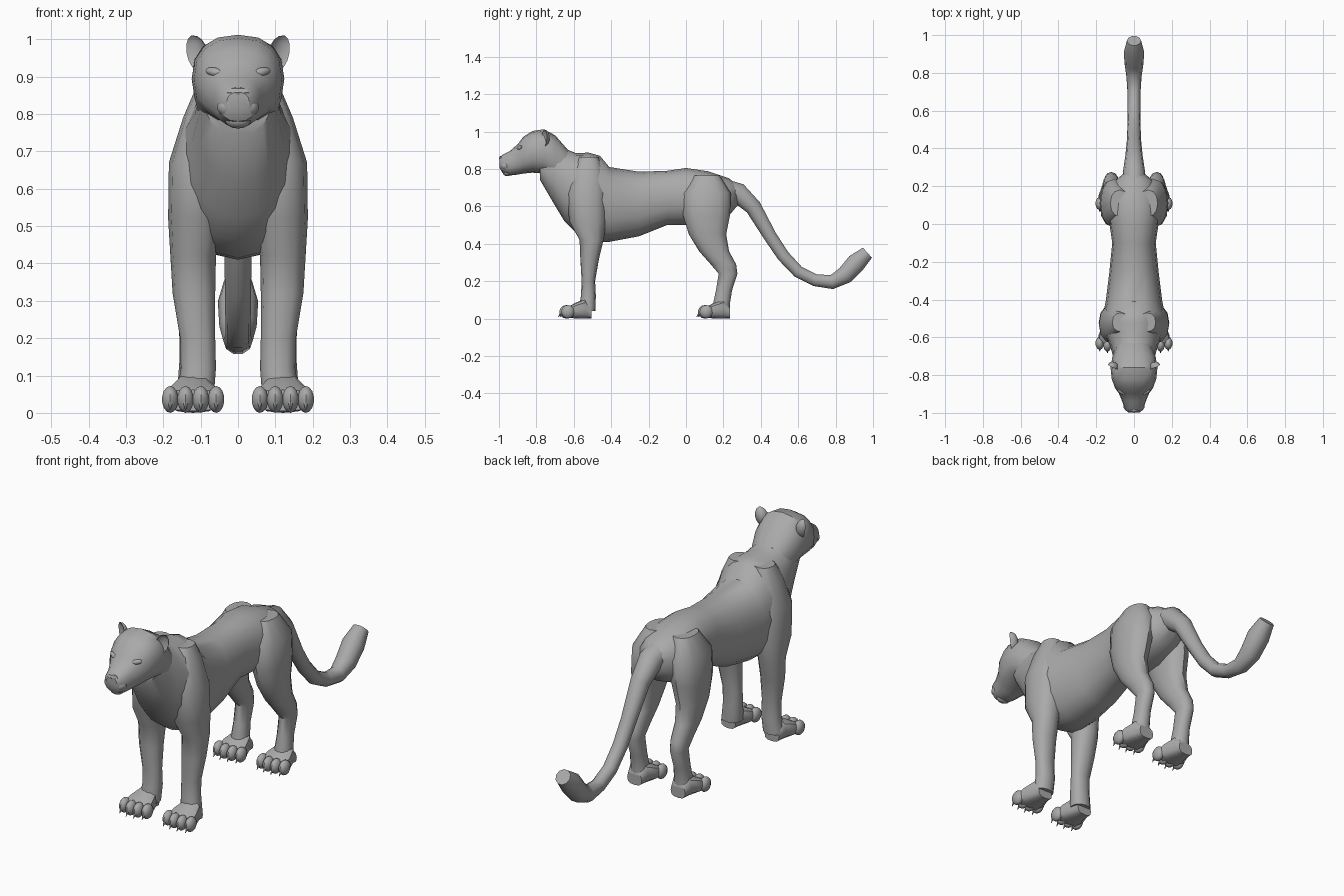
import bpy, bmesh, math
from mathutils import Vector, Matrix

cube = bpy.data.objects.get("Cube")
if cube:
    bpy.data.objects.remove(cube)

grey = bpy.data.materials.new("plain grey")
grey.use_nodes = True
grey.diffuse_color = (0.4, 0.4, 0.4, 1)
grey.node_tree.nodes["Principled BSDF"].inputs["Base Color"].default_value = grey.diffuse_color


def finish(name, bm, angle=40):
    """Turn a bmesh into a softly shaded grey object."""
    bmesh.ops.recalc_face_normals(bm, faces=bm.faces[:])
    mesh = bpy.data.meshes.new(name)
    bm.to_mesh(mesh)
    bm.free()
    mesh.materials.append(grey)
    obj = bpy.data.objects.new(name, mesh)
    bpy.context.collection.objects.link(obj)
    bpy.ops.object.select_all(action="DESELECT")
    bpy.context.view_layer.objects.active = obj
    obj.select_set(True)
    bpy.ops.object.shade_smooth_by_angle(angle=math.radians(angle))
    return obj


def loft(name, rings, sides=14, power=0.9, angle=40):
    """Skin a chain of rounded rings, each given as centre and two half axes."""
    bm = bmesh.new()
    loops = []
    for centre, u, v in rings:
        loop = []
        for i in range(sides):
            a = math.tau * i / sides
            c, s = math.cos(a), math.sin(a)
            c = math.copysign(abs(c) ** power, c)
            s = math.copysign(abs(s) ** power, s)
            loop.append(bm.verts.new(Vector(centre) + Vector(u) * c + Vector(v) * s))
        loops.append(loop)
    for a, b in zip(loops, loops[1:]):
        for i in range(sides):
            j = (i + 1) % sides
            bm.faces.new((a[i], a[j], b[j], b[i]))
    bm.faces.new(loops[0])
    bm.faces.new(loops[-1])
    return finish(name, bm, angle)


def upright(rows, x=0):
    """Rings facing along y from rows of y, top, bottom, half width."""
    return [((x, y, (top + low) / 2), (w, 0, 0), (0, 0, (top - low) / 2))
            for y, top, low, w in rows]


def level(rows, side):
    """Rings facing up from rows of z, x, y, half width, half depth."""
    return [((side * x, y, z), (rx, 0, 0), (0, ry, 0)) for z, x, y, rx, ry in rows]


def ball(name, centre, radii, turn=Matrix(), cup=0, segments=10, rings=7):
    """Stretched ball; cup folds its front half inwards."""
    bm = bmesh.new()
    bmesh.ops.create_uvsphere(bm, u_segments=segments, v_segments=rings, radius=1)
    for v in bm.verts:
        if cup and v.co.y < 0:
            v.co.y *= -cup
        v.co = Vector(centre) + turn @ Vector([a * b for a, b in zip(v.co, radii)])
    return finish(name, bm)


# Trunk, from rump to throat
loft("body", upright([
    (0.28, 0.71, 0.61, 0.04), (0.23, 0.75, 0.55, 0.10), (0.12, 0.787, 0.5, 0.145),
    (0, 0.805, 0.5, 0.13), (-0.1, 0.79, 0.5, 0.115), (-0.25, 0.785, 0.44, 0.13),
    (-0.41, 0.81, 0.41, 0.15), (-0.46, 0.87, 0.41, 0.16), (-0.52, 0.887, 0.415, 0.162),
    (-0.59, 0.885, 0.46, 0.15), (-0.65, 0.91, 0.52, 0.125),
    (-0.71, 0.95, 0.62, 0.108), (-0.78, 0.95, 0.74, 0.09)]), sides=16)

# Head with brow, muzzle and jaw
loft("head", upright([
    (-0.63, 0.9, 0.7, 0.09), (-0.7, 0.98, 0.74, 0.114), (-0.76, 1.012, 0.775, 0.124),
    (-0.82, 1.003, 0.78, 0.118), (-0.87, 0.972, 0.775, 0.1), (-0.897, 0.935, 0.77, 0.08),
    (-0.94, 0.897, 0.765, 0.062), (-0.982, 0.875, 0.78, 0.048),
    (-0.997, 0.858, 0.805, 0.03)]), sides=16, power=0.85, angle=35)
ball("nose", (0, -0.983, 0.857), (0.034, 0.017, 0.015), segments=6, rings=4)
ball("chin", (0, -0.955, 0.783), (0.036, 0.026, 0.022))

# Tail, a curved tube that thickens into a tuft
path = [(0.2, 0.69, 0.06), (0.28, 0.67, 0.058), (0.36, 0.595, 0.046), (0.45, 0.44, 0.037),
        (0.52, 0.335, 0.035), (0.6, 0.25, 0.034), (0.69, 0.205, 0.034), (0.78, 0.195, 0.04),
        (0.85, 0.232, 0.05), (0.91, 0.298, 0.054), (0.97, 0.352, 0.038)]
rings = []
for i, (y, z, r) in enumerate(path):
    before, after = path[max(i - 1, 0)], path[min(i + 1, len(path) - 1)]
    along = Vector((0, after[0] - before[0], after[1] - before[1])).normalized()
    rings.append(((0, y, z), (r, 0, 0), along.cross(Vector((1, 0, 0))) * r))
loft("tail", rings, sides=10, power=1)

FRONT_LEG = [
    (0.865, 0.07, -0.52, 0.045, 0.05), (0.79, 0.085, -0.525, 0.062, 0.085),
    (0.67, 0.105, -0.53, 0.08, 0.105), (0.52, 0.113, -0.525, 0.074, 0.1),
    (0.42, 0.12, -0.505, 0.061, 0.064), (0.32, 0.118, -0.515, 0.057, 0.05),
    (0.2, 0.108, -0.522, 0.047, 0.036), (0.12, 0.106, -0.522, 0.047, 0.04),
    (0.04, 0.115, -0.53, 0.05, 0.045)]
HIND_LEG = [
    (0.765, 0.075, 0.11, 0.05, 0.07), (0.67, 0.1, 0.11, 0.077, 0.13),
    (0.55, 0.112, 0.11, 0.07, 0.125), (0.45, 0.118, 0.115, 0.06, 0.1),
    (0.36, 0.12, 0.15, 0.05, 0.08), (0.29, 0.12, 0.2, 0.043, 0.068),
    (0.24, 0.12, 0.225, 0.038, 0.05), (0.15, 0.12, 0.203, 0.036, 0.043),
    (0.08, 0.12, 0.19, 0.041, 0.045), (0.03, 0.12, 0.187, 0.045, 0.048)]


def paw(name, x, tip):
    """Foot pad with four toes and claws, reaching forward to tip."""
    loft(name, upright([
        (tip + 0.175, 0.06, 0, 0.04), (tip + 0.14, 0.105, 0, 0.05),
        (tip + 0.09, 0.085, 0, 0.068), (tip + 0.05, 0.062, 0.005, 0.074)], x),
        sides=12, power=0.7)
    for n in range(4):
        spread = n - 1.5
        toe_x = x + spread * 0.041
        toe_y = tip + 0.035 + 0.009 * abs(spread)
        ball(name + "_toe", (toe_x, toe_y, 0.036), (0.023, 0.036, 0.036))
        bm = bmesh.new()
        bmesh.ops.create_cone(bm, cap_ends=True, segments=6, radius1=0.008,
                              radius2=0.001, depth=0.03)
        aim = Matrix.Translation((toe_x, toe_y - 0.034, 0.02)) @ Matrix.Rotation(2.5, 4, "X")
        bmesh.ops.transform(bm, matrix=aim, verts=bm.verts[:])
        finish(name + "_claw", bm)


# Paired parts
for label, side in (("left", 1), ("right", -1)):
    loft(label + "_front_leg", level(FRONT_LEG, side), sides=12)
    loft(label + "_hind_leg", level(HIND_LEG, side), sides=12)
    paw(label + "_front_paw", side * 0.12, -0.68)
    paw(label + "_hind_paw", side * 0.12, 0.06)
    # Cupped ears turned outwards
    turn = Matrix.Rotation(side * 0.5, 3, "Z") @ Matrix.Rotation(side * 0.3, 3, "Y")
    ball(label + "_ear", (side * 0.112, -0.762, 0.962), (0.032, 0.034, 0.05), turn, cup=0.4)
    # Slanted almond eyes and whisker pads
    tilt = Matrix.Rotation(side * 0.5, 3, "Z") @ Matrix.Rotation(side * -0.2, 3, "Y")
    ball(label + "_eye", (side * 0.063, -0.89, 0.912), (0.027, 0.012, 0.012), tilt)
    ball(label + "_whisker_pad", (side * 0.025, -0.965, 0.818), (0.032, 0.03, 0.027))
